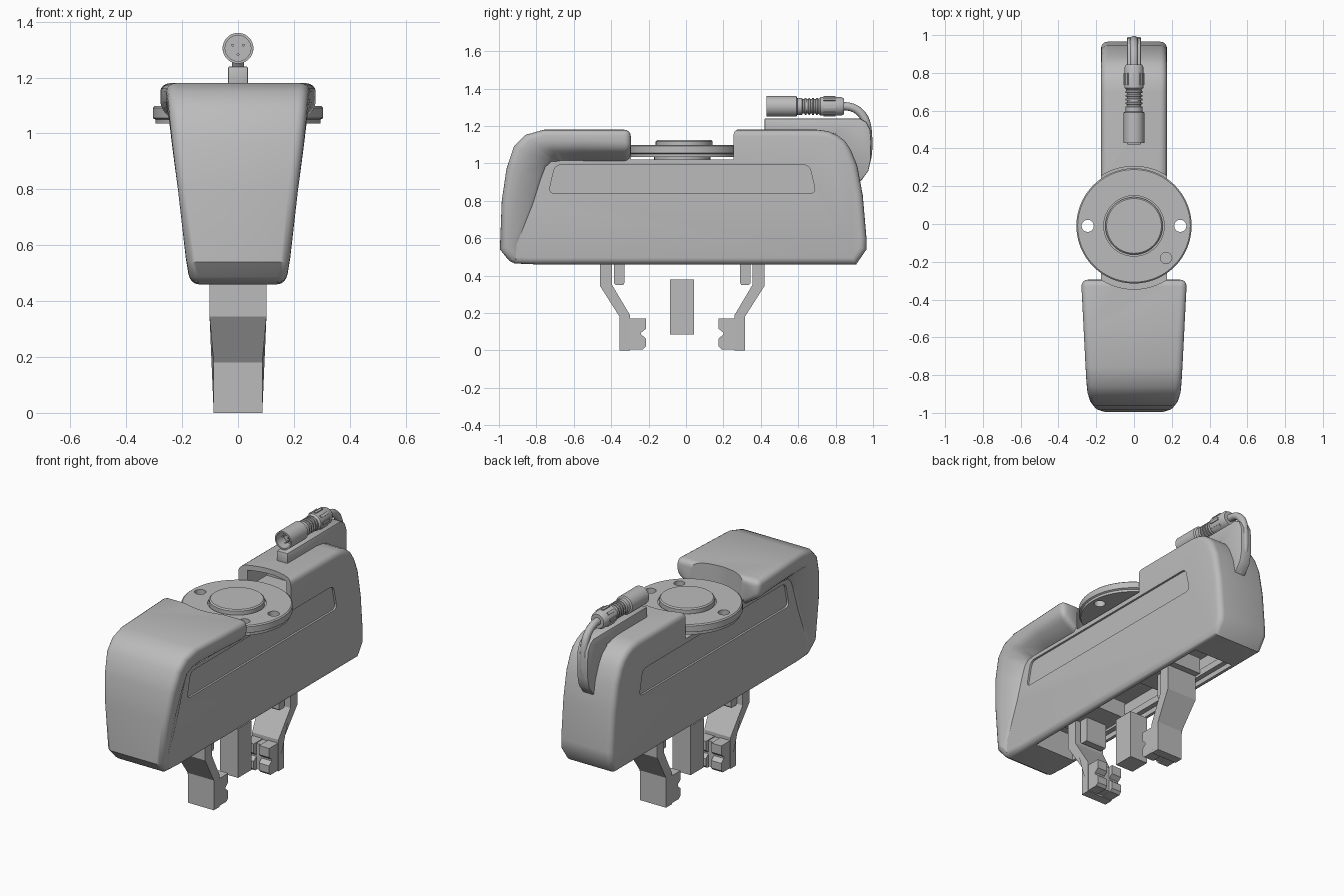
import bpy, bmesh, math
from mathutils import Vector, Matrix

if "Cube" in bpy.data.objects:
    bpy.data.objects.remove(bpy.data.objects["Cube"])

grey = bpy.data.materials.new("plain grey")
grey.use_nodes = True
COL = (0.5, 0.5, 0.5, 1)
grey.diffuse_color = COL
grey.node_tree.nodes["Principled BSDF"].inputs["Base Color"].default_value = COL
CY = -0.02  # y of the gripper and flange axis


def finish(name, bm, bevel=0, segs=4, limit=50):
    bmesh.ops.recalc_face_normals(bm, faces=bm.faces)
    me = bpy.data.meshes.new(name)
    bm.to_mesh(me)
    bm.free()
    me.materials.append(grey)
    ob = bpy.data.objects.new(name, me)
    bpy.context.collection.objects.link(ob)
    if bevel:
        m = ob.modifiers.new("Bevel", "BEVEL")
        m.width, m.segments = bevel, segs
        m.limit_method, m.angle_limit = "ANGLE", math.radians(limit)
        m.use_clamp_overlap = False
        apply(ob, m)
    return ob


def select(ob):
    bpy.ops.object.select_all(action="DESELECT")
    ob.select_set(True)
    bpy.context.view_layer.objects.active = ob


def apply(ob, mod):
    select(ob)
    bpy.ops.object.modifier_apply(modifier=mod.name)


def smooth(ob, angle=35):
    select(ob)
    bpy.ops.object.shade_smooth_by_angle(angle=math.radians(angle))


def cut(ob, *cutters):
    for c in cutters:
        m = ob.modifiers.new("Cut", "BOOLEAN")
        m.operation, m.solver, m.object = "DIFFERENCE", "EXACT", c
        apply(ob, m)


def rounded(pts, r, n=5):
    """Replace each corner of a polygon by a curved one."""
    out = []
    for i, p in enumerate(pts):
        p = Vector(p)
        a, b = Vector(pts[i - 1]) - p, Vector(pts[(i + 1) % len(pts)]) - p
        p0, p1 = p + a.normalized() * r, p + b.normalized() * r
        for k in range(n + 1):
            t = k / n
            out.append(tuple(p0 * (1 - t) ** 2 + p * 2 * t * (1 - t) + p1 * t * t))
    return out


def prism(name, pts, x0, x1, width=None, **kw):
    """Extrude a (y, z) profile along x; width(z) optionally scales x."""
    bm = bmesh.new()
    f = bm.faces.new([bm.verts.new((x0, y, z)) for y, z in pts])
    ext = bmesh.ops.extrude_face_region(bm, geom=[f])["geom"]
    for v in ext:
        if isinstance(v, bmesh.types.BMVert):
            v.co.x = x1
    if width:
        for v in bm.verts:
            v.co.x *= width(v.co.z)
    return finish(name, bm, **kw)


def box(name, x0, x1, y0, y1, z0, z1, **kw):
    return prism(name, [(y0, z0), (y1, z0), (y1, z1), (y0, z1)], x0, x1, **kw)


def lathe(name, prof, centre, axis="Z", n=64):
    """Revolve a closed (radius, height) profile that starts and ends on the axis."""
    bm = bmesh.new()
    vs = [bm.verts.new((r, 0, h)) for r, h in prof]
    es = [bm.edges.new(p) for p in zip(vs, vs[1:])]
    bmesh.ops.spin(bm, geom=vs + es, cent=(0, 0, 0), axis=(0, 0, 1),
                   angle=math.tau, steps=n, use_duplicate=False)
    bmesh.ops.remove_doubles(bm, verts=bm.verts, dist=1e-5)
    if axis == "Y":
        bm.transform(Matrix.Rotation(-math.pi / 2, 4, "X"))
    bm.transform(Matrix.Translation(centre))
    return finish(name, bm)


def cyl(name, r, z0, z1, x=0, y=CY, n=64):
    return lathe(name, [(0, z0), (r, z0), (r, z1), (0, z1)], (x, y, 0), n=n)


# Main housing with flange seat, side panels, rear mouth and open underside
body_profile = [(-.92, .465), (-.975, .54), (-.965, .8), (-.94, .97), (-.9, 1.08),
                (-.84, 1.14), (-.75, 1.165), (-.2, 1.165), (-.1, 1.18), (.7, 1.18),
                (.76, 1.172), (.81, 1.15), (.85, 1.12), (.88, 1.075), (.915, .99), (.945, .83),
                (.965, .6), (.965, .54), (.91, .46), (-.8, .46)]
body = prism("housing", body_profile, -.175, .175, bevel=.035, limit=60)
seat = cyl("seat_cutter", .325, 1.02, 1.5, n=96)
panel = rounded([(-.735, .84), (.695, .84), (.66, .992), (-.70, .992)], .035)
cutters = [seat,
           prism("panel_cutter_l", panel, .163, .3), prism("panel_cutter_r", panel, -.3, -.163),
           box("mouth_cutter", -.13, .13, .15, .46, 1.05, 1.15),
           box("underside_cutter", -.135, .135, -.7, .7, .3, .62)]
cut(body, *cutters)
smooth(body)

# Flared front hood: outer edge, inner edge, root on the housing side, half width
hood_rows = [((-.93, .46), (-.90, .465), (-.86, .48), .172),
             ((-.995, .54), (-.945, .56), (-.88, .57), .187),
             ((-.985, .80), (-.91, .80), (-.80, .78), .215),
             ((-.96, .97), (-.875, .95), (-.765, .90), .235),
             ((-.92, 1.09), (-.84, 1.05), (-.74, .97), .247),
             ((-.86, 1.152), (-.79, 1.08), (-.71, 1.0), .252),
             ((-.76, 1.18), (-.72, 1.09), (-.67, 1.01), .257),
             ((-.55, 1.18), (-.55, 1.09), (-.55, 1.01), .267),
             ((-.295, 1.18), (-.295, 1.08), (-.295, 1.01), .28)]
bm = bmesh.new()
rings = []
for o, m, n, w in hood_rows:
    half = [(.17, n), (w, m), (w, o)]
    ring = [(-x, *p) for x, p in half] + [(x, *p) for x, p in reversed(half)]
    rings.append([bm.verts.new(c) for c in ring])
for a, b in zip(rings, rings[1:]):
    for i in range(6):
        j = (i + 1) % 6
        bm.faces.new((a[i], a[j], b[j], b[i]))
bm.faces.new(rings[0])
bm.faces.new(rings[-1])
hood = finish("front_hood", bm, bevel=.035, limit=48)
cut(hood, seat)
smooth(hood, 40)

# Round mounting flange with boss, two through holes and one blind hole
flange = lathe("flange", [(0, 1.035), (.295, 1.035), (.295, 1.05), (.305, 1.055), (.305, 1.092),
                          (.298, 1.098), (.16, 1.098), (.16, 1.09), (.152, 1.09), (.152, 1.118),
                          (.145, 1.125), (0, 1.125)], (0, CY + .01, 0), n=96)
holes = [cyl("hole_cutter", .032, 1, 1.3, x, CY + .01, 32) for x in (-.245, .245)]
holes.append(cyl("pin_hole_cutter", .03, 1.06, 1.3, .17, -.18, 32))
cut(flange, *holes)
smooth(flange)
hub = cyl("flange_hub", .15, 1.0, 1.04)
smooth(hub)
for c in cutters + holes:
    bpy.data.objects.remove(c)

# Gripper jaws, mirrored front to back
def arm_width(z):
    return .102 if z > .34 else .087 + .015 * max(0, z - .18) / .16


arm = [(-.46, .6), (-.46, .345), (-.355, .18), (-.355, 0), (-.30, 0), (-.30, .19),
       (-.395, .35), (-.395, .6)]
pad = [(-.305, .005), (-.23, .005), (-.215, .02), (-.215, .065), (-.24, .085), (-.24, .095),
       (-.215, .115), (-.215, .17), (-.305, .17)]
foot = [(-.385, .6), (-.385, .36), (-.375, .35), (-.335, .35), (-.33, .36), (-.33, .6)]
for side, s in (("front", 1), ("rear", -1)):
    def flip(pts):
        return [(CY + s * (y - CY), z) for y, z in pts]

    prism(side + "_jaw_arm", flip(arm), -1, 1, width=arm_width)
    prism(side + "_jaw_core", flip([(-.305, .01), (-.24, .01), (-.24, .165), (-.305, .165)]), -.03, .03)
    for lr, k in (("left", 1), ("right", -1)):
        prism(f"{side}_jaw_pad_{lr}", flip(pad), k * .018, k * .085)
    prism(side + "_jaw_foot", flip(foot), -.07, .07)
    prism(side + "_carriage", flip([(-.5, .5), (-.2, .5), (-.2, .6), (-.5, .6)]), -.1, .1)
for lr, k in (("left", 1), ("right", -1)):
    box(f"slide_rail_{lr}", k * .105, k * .137, -.66, .66, .49, .53)
box("centre_block", -.06, .06, -.085, .042, .085, .38)

# Cable fin on the rear top
fin_top = rounded([(.42, 1.16), (.42, 1.24), (.985, 1.24), (.985, .98), (.93, .90), (.80, .95),
                   (.80, 1.16)], .01)
fin = [(.42, 1.16), (.42, 1.24), (.93, 1.24), (.965, 1.22), (.985, 1.18), (.99, 1.12),
       (.988, 1.02), (.975, .96), (.93, .90), (.80, .95), (.80, 1.16)]
smooth(prism("cable_fin", fin, -.036, .036, bevel=.006, segs=2, limit=60))

# Cable from the connector down into the fin
cu = bpy.data.curves.new("cable", "CURVE")
cu.dimensions, cu.bevel_depth, cu.bevel_resolution, cu.resolution_u = "3D", .022, 4, 8
cu.use_fill_caps = True
sp = cu.splines.new("NURBS")
path = [(.82, 1.305), (.88, 1.31), (.94, 1.275), (.972, 1.21), (.976, 1.1), (.972, 1.0), (.92, .92)]
sp.points.add(len(path) - 1)
for p, (y, z) in zip(sp.points, path):
    p.co = (0, y, z, 1)
sp.use_endpoint_u, sp.order_u = True, 4
cable = bpy.data.objects.new("cable", cu)
bpy.context.collection.objects.link(cable)
cu.materials.append(grey)
select(cable)
bpy.ops.object.convert(target="MESH")
smooth(bpy.context.object)

# Plug connector with hollow mouth, ribbed neck and knurled collar
prof = [(0, .50), (.046, .50), (.046, .43), (.055, .43), (.055, .59), (.045, .595), (.045, .62)]
for i in range(4):
    y = .625 + i * .02
    prof += [(.038, y), (.038, y + .008), (.045, y + .010), (.045, y + .018)]
prof += [(.04, .71), (.05, .72), (.05, .83), (.042, .845), (0, .845)]
smooth(lathe("connector", prof, (0, 0, 1.305), "Y", 40))
for i in range(3):
    a = math.tau * i / 3 + math.pi / 2 + math.pi
    smooth(lathe(f"connector_pin_{i + 1}", [(0, .45), (.005, .45), (.005, .51), (0, .51)],
                 (.022 * math.cos(a), 0, 1.305 + .022 * math.sin(a)), "Y", 10))
for i in range(8):
    rib = box(f"collar_rib_{i + 1}", -.008, .008, .735, .80, .045, .055)
    rib.data.transform(Matrix.Translation((0, 0, 1.305)) @ Matrix.Rotation(math.tau * i / 8, 4, "Y"))
